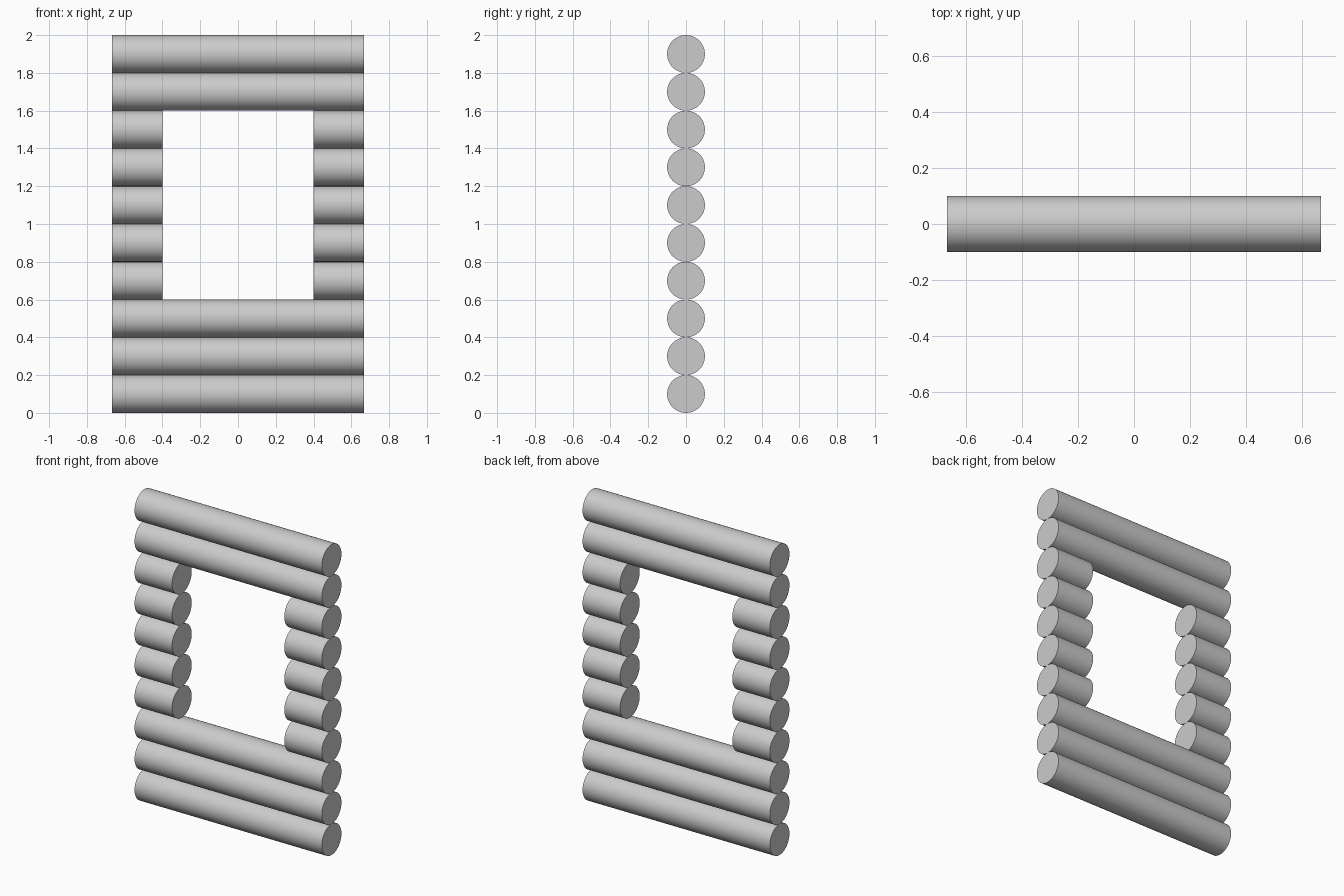
import bpy
import math

cube = bpy.data.objects.get("Cube")
if cube:
    bpy.data.objects.remove(cube, do_unlink=True)

RADIUS = 0.1
HALF_WIDTH = 0.667
OPENING = 0.4       # half width of the window opening
ROWS = 10
OPEN_ROWS = range(3, 8)

# One plain grey for every log
grey = bpy.data.materials.new("light grey")
grey.use_nodes = True
color = (0.6, 0.6, 0.6, 1)
grey.diffuse_color = color
grey.node_tree.nodes["Principled BSDF"].inputs["Base Color"].default_value = color


def add_log(name, x_start, x_end, row):
    """Horizontal round log along x, resting on the row below."""
    bpy.ops.mesh.primitive_cylinder_add(
        vertices=64, radius=RADIUS, depth=x_end - x_start,
        location=((x_start + x_end) / 2, 0, RADIUS * (2 * row + 1)),
        rotation=(0, math.pi / 2, 0))
    log = bpy.context.object
    log.name = name
    log.data.materials.append(grey)
    bpy.ops.object.shade_smooth_by_angle(angle=math.radians(30))


# Full logs below and above the opening, short logs on each side of it
for row in range(ROWS):
    if row in OPEN_ROWS:
        add_log(f"right_short_log_{row}", -HALF_WIDTH, -OPENING, row)
        add_log(f"left_short_log_{row}", OPENING, HALF_WIDTH, row)
    else:
        add_log(f"full_log_{row}", -HALF_WIDTH, HALF_WIDTH, row)
